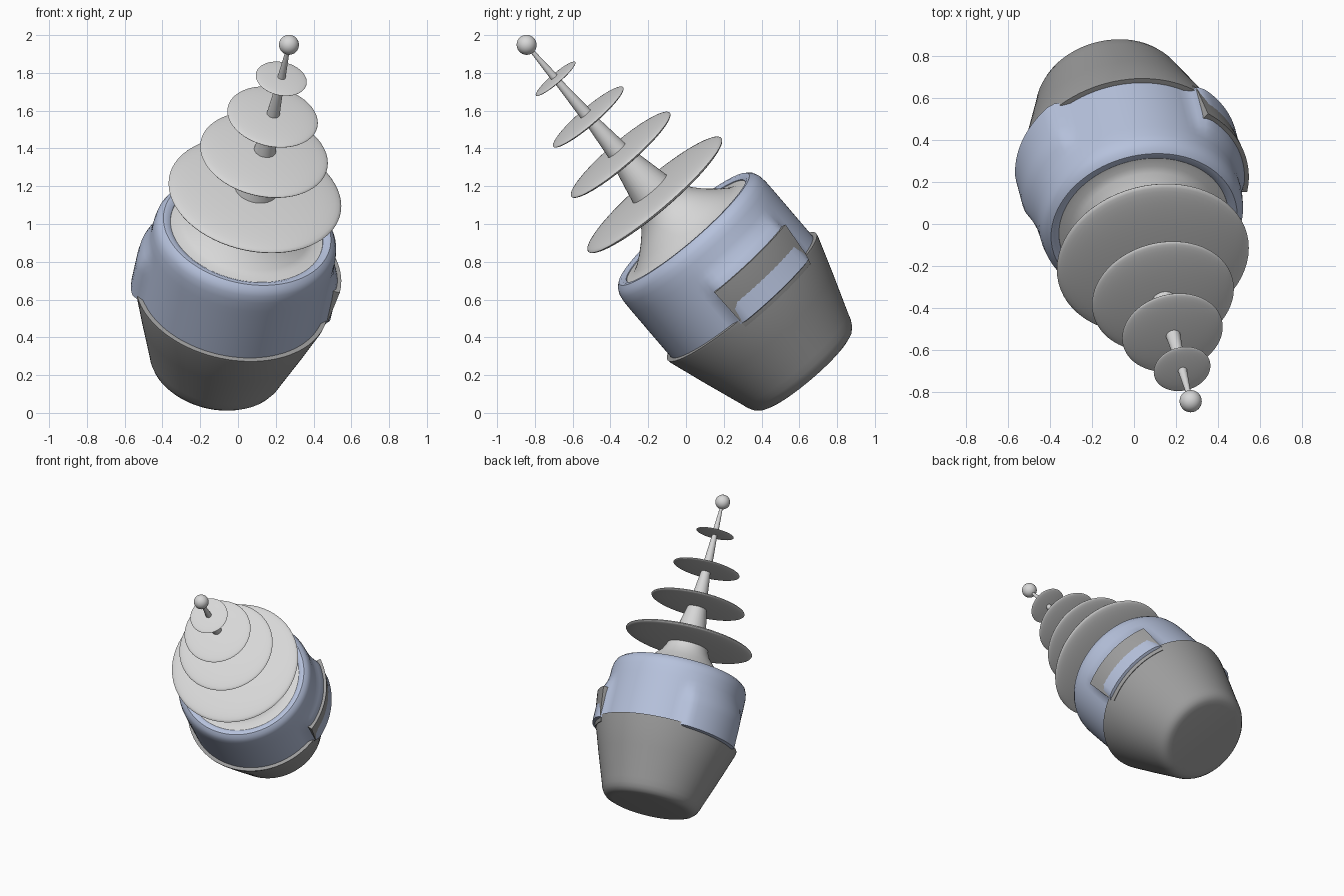
import bpy, bmesh, math
from mathutils import Matrix, Vector

if "Cube" in bpy.data.objects:
    bpy.data.objects.remove(bpy.data.objects["Cube"])

# Tilted frame: local z runs along the body axis towards the tip ball
axis = Vector((0.17, -0.64, 0.749)).normalized()
side = (Vector((1, 0, 0)) - axis * axis.x).normalized()
up = axis.cross(side)
FRAME = Matrix.Translation((-0.123, 0.635, 0.218)) @ Matrix((side, up, axis)).transposed().to_4x4()


def material(name, rgb):
    m = bpy.data.materials.new(name)
    m.diffuse_color = (*rgb, 1)
    m.use_nodes = True
    m.node_tree.nodes["Principled BSDF"].inputs["Base Color"].default_value = m.diffuse_color
    return m


LIGHT = material("light grey", (0.68, 0.68, 0.68))
GREY = material("mid grey", (0.33, 0.33, 0.33))
BLUE = material("pale blue", (0.47, 0.54, 0.72))


def finish(name, bm, mat, angle=35):
    bmesh.ops.remove_doubles(bm, verts=bm.verts, dist=1e-5)
    bmesh.ops.recalc_face_normals(bm, faces=bm.faces)
    me = bpy.data.meshes.new(name)
    bm.to_mesh(me)
    bm.free()
    me.materials.append(mat)
    ob = bpy.data.objects.new(name, me)
    bpy.context.collection.objects.link(ob)
    ob.matrix_world = FRAME
    bpy.ops.object.select_all(action='DESELECT')
    ob.select_set(True)
    bpy.context.view_layer.objects.active = ob
    bpy.ops.object.shade_smooth_by_angle(angle=math.radians(angle))
    return ob


def revolve(name, profile, mat, segs=96, bulge=None):
    """Spin (radius, height) points about the axis; bulge(angle, height) adds radius."""
    bm = bmesh.new()
    rings = []
    for r, h in profile:
        ring = []
        for i in range(segs):
            a = math.tau * i / segs
            rr = r + (bulge(a, h) if bulge else 0)
            ring.append(bm.verts.new((rr * math.cos(a), rr * math.sin(a), h)))
        rings.append(ring)
    for lo, hi in zip(rings, rings[1:]):
        for i in range(segs):
            j = (i + 1) % segs
            bm.faces.new((lo[i], lo[j], hi[j], hi[i]))
    bm.faces.new(rings[0])
    bm.faces.new(rings[-1])
    return finish(name, bm, mat)


def smooth(t):
    t = max(0.0, min(1.0, t))
    return t * t * (3 - 2 * t)


# Side bulges of the blue shell, mirrored left and right
def shell_bulge(a, h):
    total = 0
    for centre in (20, 160):
        off = abs((math.degrees(a) - centre + 180) % 360 - 180)
        total += smooth((36 - off) / 10)
    return 0.045 * total * smooth((0.86 - h) / 0.16) if h > 0.45 and h < 0.9 else 0


# Tapered lower hull with rounded bottom and a small lip
revolve("lower_hull", [(0.27, 0), (0.30, 0.002), (0.325, 0.012), (0.345, 0.032), (0.36, 0.06),
                       (0.373, 0.10), (0.45, 0.32), (0.515, 0.515), (0.517, 0.53), (0.48, 0.535)], GREY)

# Blue shell with rounded upper rim
revolve("upper_shell", [(0.46, 0.50), (0.493, 0.51), (0.493, 0.60), (0.493, 0.68), (0.493, 0.73),
                        (0.493, 0.78), (0.493, 0.82), (0.493, 0.86), (0.492, 0.92), (0.486, 0.96),
                        (0.472, 0.99), (0.45, 1.008), (0.43, 1.008), (0.41, 0.995), (0.405, 0.97)],
        BLUE, bulge=shell_bulge)

# Raised hull tongue on the right side
bm = bmesh.new()
section = [(0.49, 0.48), (0.508, 0.48), (0.527, 0.53), (0.553, 0.735), (0.51, 0.735)]
slices = []
for i in range(17):
    a = math.radians(-10 + 60 * i / 16)
    slices.append([bm.verts.new((r * math.cos(a), r * math.sin(a), h)) for r, h in section])
for s, t in zip(slices, slices[1:]):
    for k in range(len(section)):
        n = (k + 1) % len(section)
        bm.faces.new((s[k], s[n], t[n], t[k]))
bm.faces.new(slices[0])
bm.faces.new(slices[-1])
finish("hull_tongue", bm, GREY)

# Bell-shaped neck on its base plate
revolve("neck", [(0.43, 0.96), (0.42, 0.99), (0.36, 0.993), (0.33, 1.008), (0.275, 1.05),
                 (0.22, 1.10), (0.175, 1.15), (0.15, 1.20), (0.14, 1.25)], LIGHT, 64)

# Stacked discs and the cone above each one
tip = 2.31
discs = [(1.25, 0.464, 0.125, 0.063), (1.533, 0.343, 0.062, 0.032),
         (1.80, 0.243, 0.036, 0.018), (2.07, 0.137, 0.022, 0.008)]
for n, (h, rad, r_low, r_high) in enumerate(discs, 1):
    bm = bmesh.new()
    bmesh.ops.create_uvsphere(bm, u_segments=64, v_segments=24, radius=1)
    bmesh.ops.scale(bm, vec=(rad, rad, 0.095 * rad), verts=bm.verts)
    bmesh.ops.translate(bm, vec=(0, 0, h), verts=bm.verts)
    finish(f"disc_{n}", bm, LIGHT, 60)
    top = discs[n][0] if n < len(discs) else tip
    revolve(f"spire_cone_{n}", [(r_low, h), (r_high, top)], LIGHT, 32)

# Tip ball
bm = bmesh.new()
bmesh.ops.create_uvsphere(bm, u_segments=32, v_segments=16, radius=0.053)
bmesh.ops.translate(bm, vec=(0, 0, tip), verts=bm.verts)
finish("tip_ball", bm, LIGHT)
